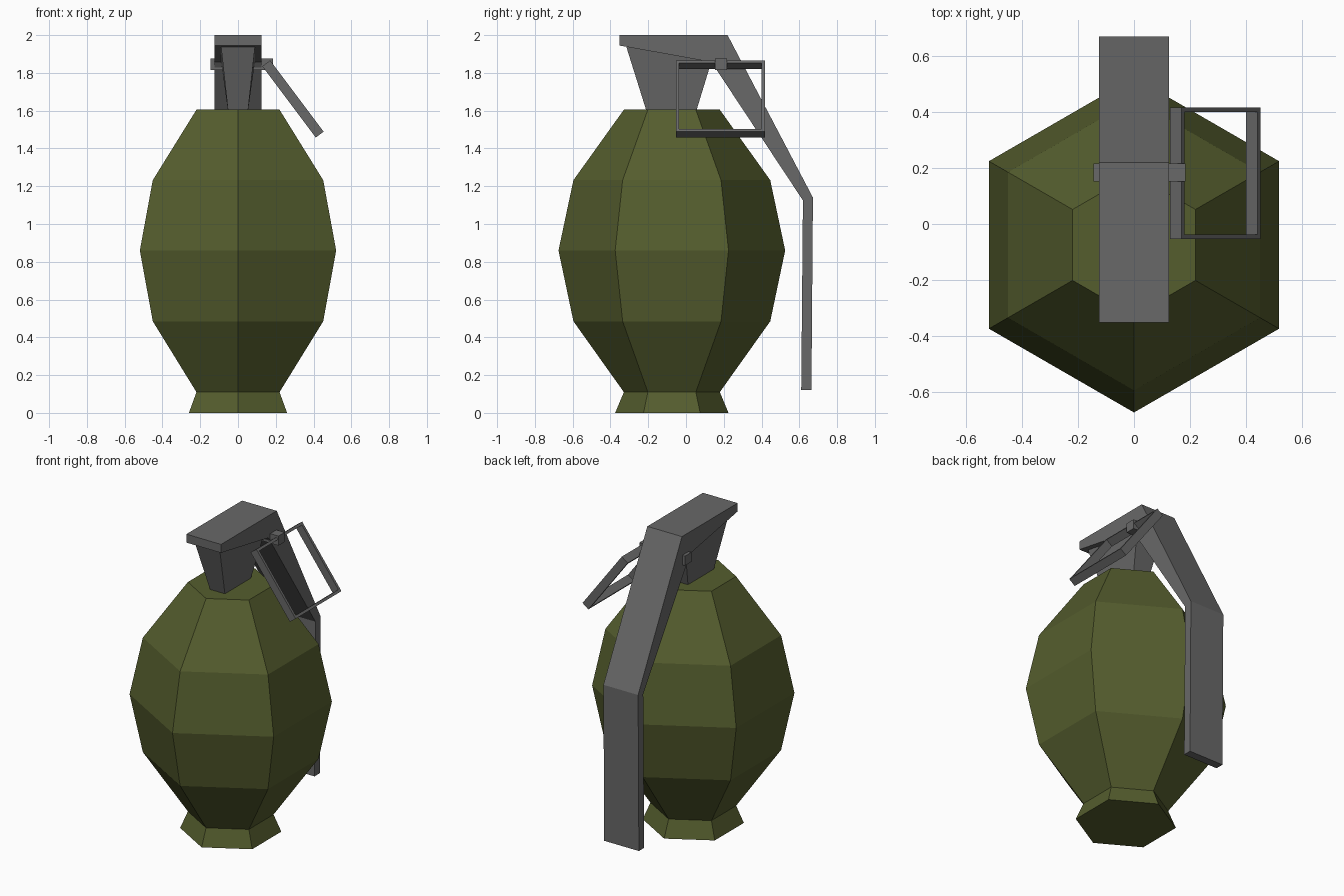
import bpy, bmesh
from math import sin, cos, tau
from mathutils import Vector

if "Cube" in bpy.data.objects:
    bpy.data.objects.remove(bpy.data.objects["Cube"])


def material(name, rgb):
    m = bpy.data.materials.new(name)
    m.diffuse_color = (*rgb, 1)
    m.use_nodes = True
    m.node_tree.nodes["Principled BSDF"].inputs["Base Color"].default_value = m.diffuse_color
    return m


OLIVE = material("olive", (0.09, 0.11, 0.027))
STEEL = material("dark_steel", (0.14, 0.14, 0.14))


def loft(name, rings, mat, closed=False):
    """Skin a list of equal-length point rings; cap the ends or join them in a loop."""
    bm = bmesh.new()
    loops = [[bm.verts.new(p) for p in ring] for ring in rings]
    n = len(loops[0])
    pairs = list(zip(loops, loops[1:]))
    if closed:
        pairs.append((loops[-1], loops[0]))
    else:
        bm.faces.new(loops[0])
        bm.faces.new(loops[-1])
    for a, b in pairs:
        for i in range(n):
            j = (i + 1) % n
            bm.faces.new((a[i], a[j], b[j], b[i]))
    bmesh.ops.recalc_face_normals(bm, faces=bm.faces)
    me = bpy.data.meshes.new(name)
    bm.to_mesh(me)
    bm.free()
    me.materials.append(mat)
    ob = bpy.data.objects.new(name, me)
    bpy.context.collection.objects.link(ob)
    return ob


def rect(x, y0, y1, z0, z1):
    """Rectangle in the plane at x."""
    return [(x, y0, z0), (x, y1, z0), (x, y1, z1), (x, y0, z1)]


# Six-sided body with flared foot: (radius, height)
profile = [(0.30, 0), (0.254, 0.11), (0.521, 0.485), (0.60, 0.86), (0.521, 1.232), (0.254, 1.605)]
loft("body", [[(r * sin(i * tau / 6), -0.075 - r * cos(i * tau / 6), z) for i in range(6)]
              for r, z in profile], OLIVE)

# Tapered neck between the body and the cap
neck_bottom = [(-0.053, -0.21, 1.6), (0.053, -0.21, 1.6), (0.053, 0.055, 1.6), (-0.053, 0.055, 1.6)]
neck_top = [(-0.09, -0.317, 1.942), (0.09, -0.317, 1.942), (0.09, 0.135, 1.862), (-0.09, 0.135, 1.862)]
loft("neck", [neck_bottom, neck_top], STEEL)

# Cap and safety lever: one side profile (y, z) extruded across x
side = [(-0.353, 2.0), (0.22, 2.0), (0.672, 1.14), (0.664, 0.12), (0.61, 0.12),
        (0.619, 1.125), (0.135, 1.857), (-0.353, 1.945)]
loft("cap_and_lever", [[(x, y, z) for y, z in side] for x in (-0.125, 0.125)], STEEL)

# Cross pin
loft("pin", [rect(x, 0.153, 0.217, 1.815, 1.877) for x in (-0.145, 0.185)], STEEL)

# Square pull ring, tilted outward from the pin
centre = Vector((0.291, 0.182, 1.662))
down, across, normal = Vector((0.6, 0, -0.8)), Vector((0, 1, 0)), Vector((0.8, 0, 0.6))
corners = [(-1, -1), (1, -1), (1, 1), (-1, 1)]
section = [(0.236, -0.026), (0.236, 0.026), (0.219, 0.026), (0.219, -0.026)]
loft("pull_ring", [[centre + down * (u * s) + across * (v * s) + normal * t for s, t in section]
                   for u, v in corners], STEEL, closed=True)
